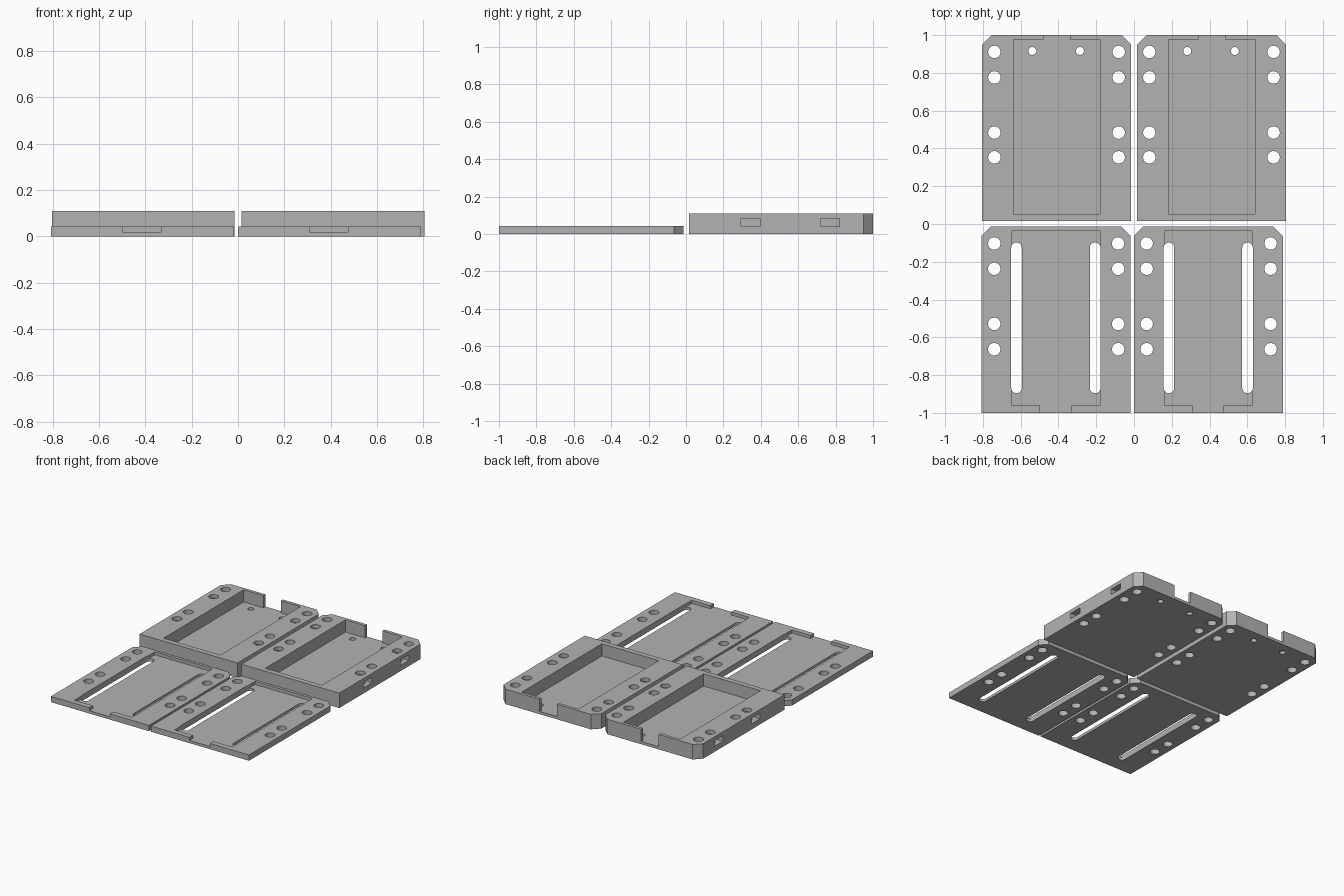
import bpy, bmesh, math

if "Cube" in bpy.data.objects:
    bpy.data.objects.remove(bpy.data.objects["Cube"])

grey = bpy.data.materials.new("plain grey")
grey.diffuse_color = (0.45, 0.45, 0.45, 1)
grey.use_nodes = True
grey.node_tree.nodes["Principled BSDF"].inputs["Base Color"].default_value = grey.diffuse_color


def prism(name, outline, z0, z1):
    """Extrude a closed xy outline from z0 to z1."""
    bm = bmesh.new()
    face = bm.faces.new([bm.verts.new((x, y, z0)) for x, y in outline])
    ext = bmesh.ops.extrude_face_region(bm, geom=[face])
    for v in ext["geom"]:
        if isinstance(v, bmesh.types.BMVert):
            v.co.z = z1
    bmesh.ops.recalc_face_normals(bm, faces=bm.faces)
    mesh = bpy.data.meshes.new(name)
    bm.to_mesh(mesh)
    bm.free()
    ob = bpy.data.objects.new(name, mesh)
    bpy.context.collection.objects.link(ob)
    return ob


def rect(x0, x1, y0, y1):
    return [(x0, y0), (x1, y0), (x1, y1), (x0, y1)]


def plate_outline(x0, x1, y0, y1, c):
    """Rectangle with the two rear corners cut off."""
    return [(x0, y0), (x1, y0), (x1, y1 - c), (x1 - c, y1), (x0 + c, y1), (x0, y1 - c)]


def stadium(x, y0, y1, r, n=16):
    """Round-ended slot along y; a circle when y0 equals y1."""
    pts = []
    for cy, start in ((y1, 0), (y0, math.pi)):
        for i in range(n + (y0 != y1)):
            a = start + math.pi * i / n
            pts.append((x + r * math.cos(a), cy + r * math.sin(a)))
    return pts


def carve(ob, cuts):
    """Subtract every (outline, z0, z1) prism and bake the result."""
    cutters = []
    for outline, z0, z1 in cuts:
        cutter = prism("cutter", outline, z0, z1)
        cutter.hide_render = True
        mod = ob.modifiers.new("cut", 'BOOLEAN')
        mod.operation = 'DIFFERENCE'
        mod.solver = 'EXACT'
        mod.object = cutter
        cutters.append(cutter)
    deps = bpy.context.evaluated_depsgraph_get()
    mesh = bpy.data.meshes.new_from_object(ob.evaluated_get(deps))
    ob.modifiers.clear()
    ob.data = mesh
    for cutter in cutters:
        bpy.data.objects.remove(cutter)
    mesh.materials.clear()
    mesh.materials.append(grey)


def copy_right(ob, name, dx):
    other = bpy.data.objects.new(name, ob.data)
    other.location.x = dx
    bpy.context.collection.objects.link(other)


# Deep tray: pocket, rear wall notch, bolt holes, cable holes, side nut slots
x0, x1, top, floor = -0.804, -0.015, 0.109, 0.02
tray = prism("left_tray", plate_outline(x0, x1, 0.016, 1.0, 0.05), 0, top)
cuts = [(rect(-0.638, -0.18, 0.054, 0.977), floor, 0.3),
        (rect(-0.479, -0.339, 0.9, 1.1), floor, 0.3)]
for x in (-0.739, -0.081):
    cuts += [(stadium(x, y, y, 0.033), -0.1, 0.3) for y in (0.911, 0.776, 0.484, 0.353)]
for x in (-0.538, -0.286):
    cuts.append((stadium(x, 0.916, 0.916, 0.021), -0.1, 0.3))
for y in (0.345, 0.77):
    cuts.append((rect(x0 - 0.1, x0 + 0.11, y - 0.05, y + 0.05), 0.04, 0.082))
    cuts.append((rect(x1 - 0.11, x1 + 0.1, y - 0.05, y + 0.05), 0.04, 0.082))
carve(tray, cuts)
copy_right(tray, "right_tray", 0.82)

# Thin cover: shallow recess, front notch, bolt holes, two long slots
cover = prism("left_cover", plate_outline(-0.808, -0.018, -1.0, -0.014, 0.05), 0, 0.042)
cuts = [(rect(-0.646, -0.181, -0.96, -0.036), floor, 0.2),
        (rect(-0.498, -0.332, -1.1, -0.9), floor, 0.2)]
for x in (-0.74, -0.084):
    cuts += [(stadium(x, y, y, 0.033), -0.1, 0.2) for y in (-0.103, -0.237, -0.529, -0.663)]
for x in (-0.622, -0.206):
    cuts.append((stadium(x, -0.868, -0.126, 0.028), -0.1, 0.2))
carve(cover, cuts)
copy_right(cover, "right_cover", 0.807)
